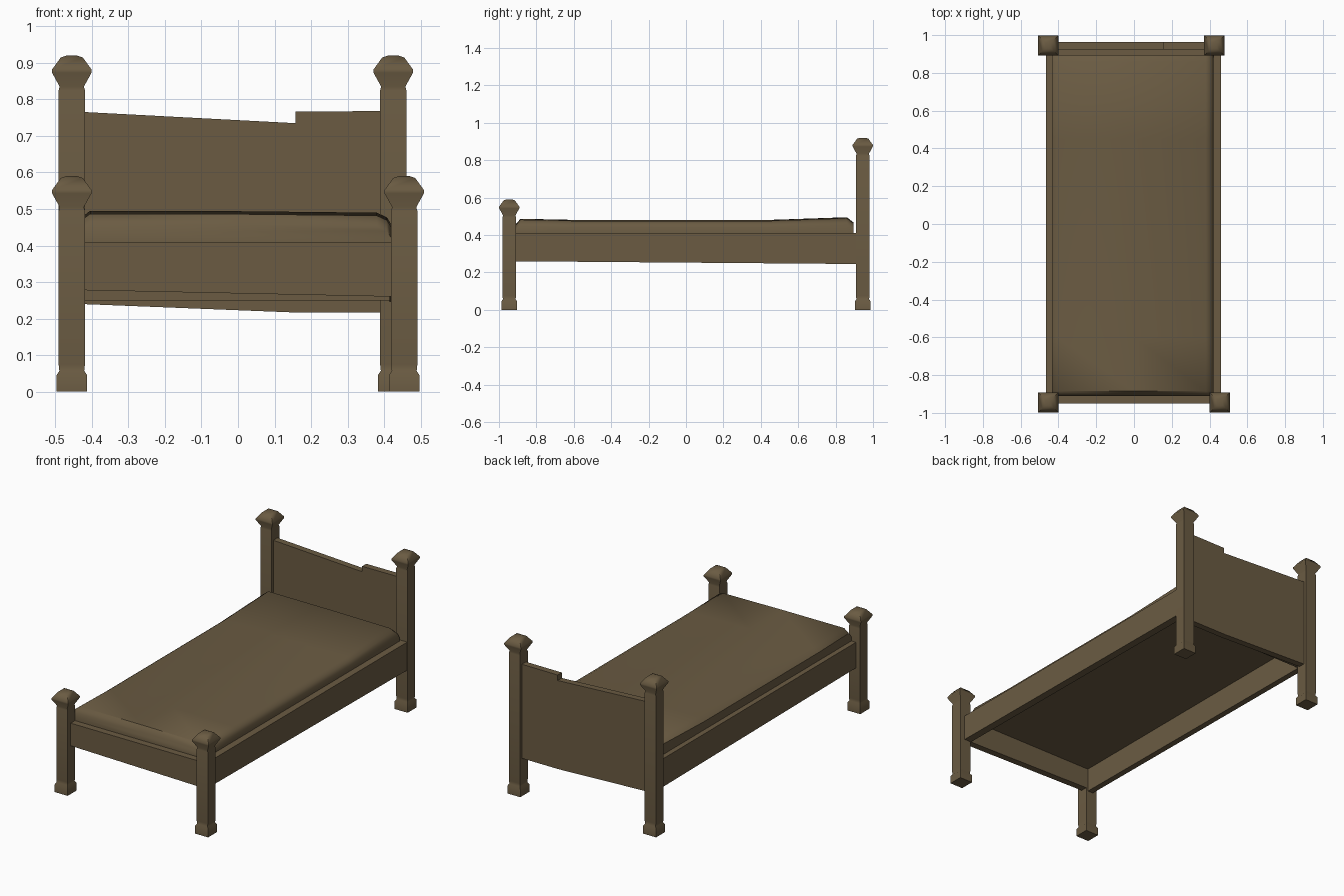
import bpy
import bmesh
import math

cube = bpy.data.objects.get("Cube")
if cube:
    bpy.data.objects.remove(cube)

wood = bpy.data.materials.new("dark_brown_wood")
wood.use_nodes = True
brown = (0.145, 0.105, 0.055, 1)
wood.diffuse_color = brown
wood.node_tree.nodes["Principled BSDF"].inputs["Base Color"].default_value = brown


def finish(name, bm, angle=None):
    bmesh.ops.recalc_face_normals(bm, faces=bm.faces)
    mesh = bpy.data.meshes.new(name)
    bm.to_mesh(mesh)
    bm.free()
    obj = bpy.data.objects.new(name, mesh)
    bpy.context.collection.objects.link(obj)
    mesh.materials.append(wood)
    if angle:
        bpy.ops.object.select_all(action="DESELECT")
        obj.select_set(True)
        bpy.context.view_layer.objects.active = obj
        bpy.ops.object.shade_smooth_by_angle(angle=math.radians(angle))
    return obj


def loft(name, rings, angle=None):
    """Skin a stack of equal-length point rings and cap both ends."""
    bm = bmesh.new()
    loops = [[bm.verts.new(p) for p in ring] for ring in rings]
    for a, b in zip(loops, loops[1:]):
        for i in range(len(a)):
            j = (i + 1) % len(a)
            bm.faces.new((a[i], a[j], b[j], b[i]))
    bm.faces.new(loops[0])
    bm.faces.new(loops[-1])
    return finish(name, bm, angle)


def rect(x0, x1, y0, y1, z):
    return [(x0, y0, z), (x1, y0, z), (x1, y1, z), (x0, y1, z)]


def board(name, outline, axis, low, high):
    """Extrude an outline along x or y."""
    def place(d):
        return [(d, a, z) if axis == "x" else (a, d, z) for a, z in outline]
    return loft(name, [place(low), place(high)])


# Square turned posts: foot block, shaft and faceted knob
def post(name, x, y, top):
    profile = [(0.042, 0), (0.042, 0.045), (0.034, 0.057), (0.036, 0.075),
               (0.036, top - 0.095), (0.033, top - 0.085),
               (0.054, top - 0.047), (0.054, top - 0.038),
               (0.03, top - 0.005), (0.015, top)]
    loft(name, [rect(x - h, x + h, y - h, y + h, z) for h, z in profile], 60)


post("front_right_post", -0.455, -0.945, 0.59)
post("front_left_post", 0.455, -0.945, 0.59)
post("back_right_post", -0.455, 0.945, 0.92)
post("back_left_post", 0.425, 0.945, 0.92)

# Headboard with a stepped, uneven top edge
board("headboard", [(-0.43, 0.24), (0.15, 0.217), (0.4, 0.217), (0.4, 0.768),
                    (0.157, 0.767), (0.157, 0.735), (-0.43, 0.766)],
      "y", 0.925, 0.963)
board("head_rail", [(-0.45, 0.25), (0.43, 0.25), (0.43, 0.4), (-0.45, 0.4)],
      "y", 0.895, 0.925)

# Footboard and side rails
board("footboard", [(-0.43, 0.278), (0.43, 0.26), (0.43, 0.41), (-0.43, 0.41)],
      "y", -0.95, -0.91)
rail = [(-0.93, 0.26), (0.93, 0.245), (0.93, 0.41), (-0.93, 0.41)]
board("left_rail", rail, "x", 0.415, 0.46)
board("right_rail", rail, "x", -0.465, -0.43)

# Mattress with rounded shoulders, raised toward the head
section = [(-0.435, 0.4), (0.42, 0.4), (0.42, 0.445), (0.408, 0.465),
           (0.38, 0.478), (0, 0.482), (-0.405, 0.483), (-0.435, 0.46)]
stations = [(-0.91, -0.025), (-0.885, 0.004), (-0.6, -0.002), (0.45, -0.002),
            (0.86, 0.012), (0.895, -0.015)]
loft("mattress", [[(x, y, z + lift * (z > 0.43)) for x, z in section]
                  for y, lift in stations], 50)
